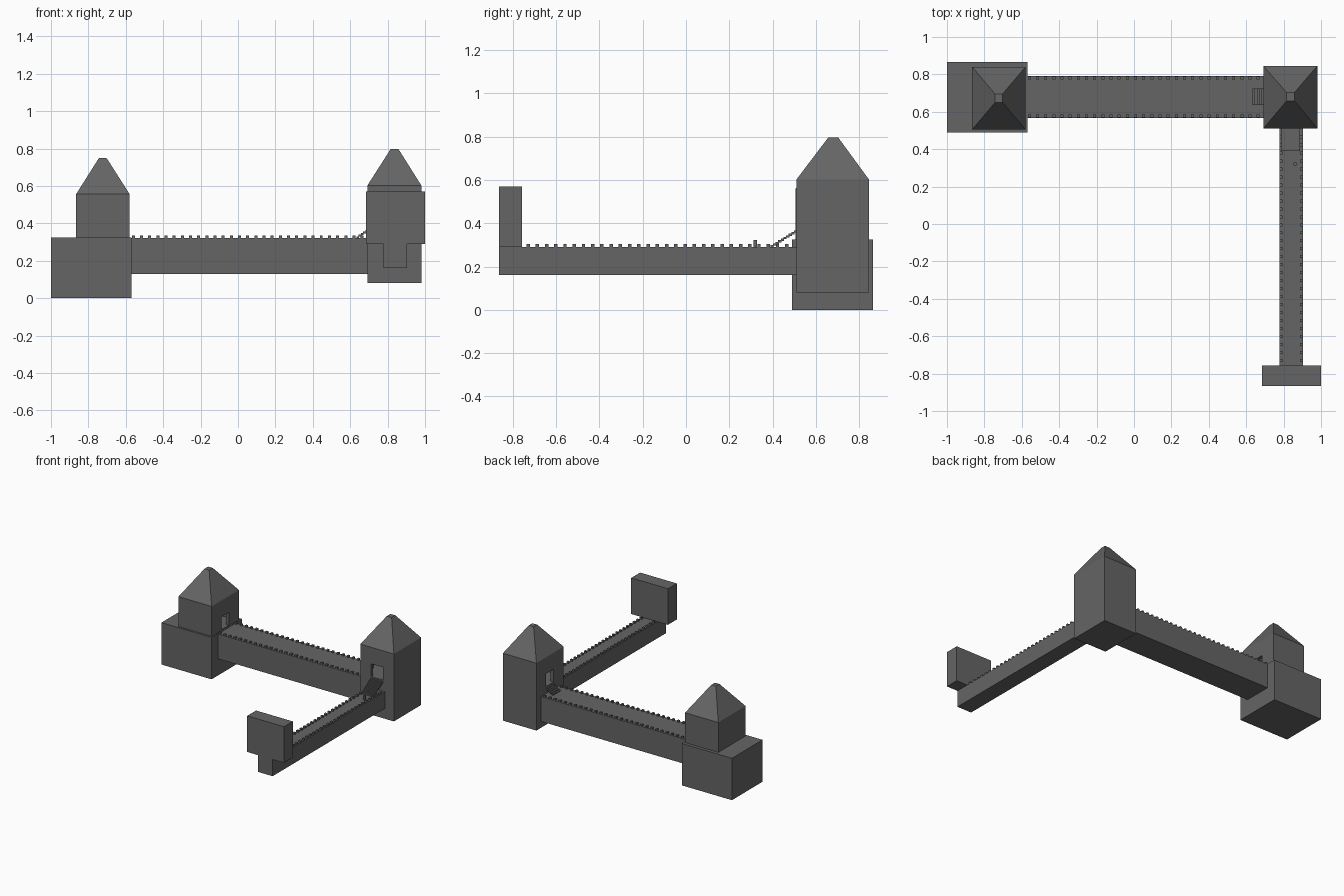
import bpy, bmesh

if "Cube" in bpy.data.objects:
    bpy.data.objects.remove(bpy.data.objects["Cube"])

stone = bpy.data.materials.new("grey stone")
stone.diffuse_color = (0.13, 0.13, 0.13, 1)
stone.use_nodes = True
stone.node_tree.nodes["Principled BSDF"].inputs["Base Color"].default_value = stone.diffuse_color


def add_box(bm, x0, x1, y0, y1, z0, z1, top=None):
    """Box, or a truncated pyramid when top = (x0, x1, y0, y1) is given."""
    t = top or (x0, x1, y0, y1)
    ring = lambda a, b, c, d, z: [bm.verts.new(p) for p in
                                  ((a, c, z), (b, c, z), (b, d, z), (a, d, z))]
    lo, hi = ring(x0, x1, y0, y1, z0), ring(*t, z1)
    bm.faces.new(lo[::-1])
    bm.faces.new(hi)
    for i in range(4):
        j = (i + 1) % 4
        bm.faces.new((lo[i], lo[j], hi[j], hi[i]))


def make(name, boxes, top=None):
    bm = bmesh.new()
    for b in boxes:
        add_box(bm, *b, top=top)
    me = bpy.data.meshes.new(name)
    bm.to_mesh(me)
    bm.free()
    me.materials.append(stone)
    ob = bpy.data.objects.new(name, me)
    bpy.context.collection.objects.link(ob)
    return ob


def cut(ob, name, box):
    c = make(name, [box])
    c.hide_render = True
    c.hide_viewport = True
    m = ob.modifiers.new(name, 'BOOLEAN')
    m.operation = 'DIFFERENCE'
    m.solver = 'EXACT'
    m.object = c


def tower(side, x0, x1, y0, y1, z0, z1, ztop, top, doors):
    """Hollow room with doorways and a truncated pyramid roof."""
    room = make(side + "_tower_room", [(x0, x1, y0, y1, z0, z1)])
    w = 0.025
    cut(room, side + "_room_hollow", (x0 + w, x1 - w, y0 + w, y1 - w, z0 + 0.006, z1 - 0.01))
    for i, d in enumerate(doors):
        cut(room, f"{side}_doorway_{i}", (*d, z0 + 0.006, z0 + 0.105))
    make(side + "_tower_roof", [(x0, x1, y0, y1, z1, ztop)], top)


# West tower on its wide base
make("west_base", [(-1, -0.57, 0.49, 0.865, 0, 0.325)])
tower("west", -0.865, -0.58, 0.505, 0.84, 0.325, 0.557, 0.75,
      (-0.743, -0.703, 0.65, 0.695), [(-0.62, -0.56, 0.625, 0.715)])

# East tower with two doorways
make("east_base", [(0.692, 0.98, 0.511, 0.845, 0.08, 0.37)])
tower("east", 0.692, 0.98, 0.511, 0.845, 0.37, 0.603, 0.797,
      (0.816, 0.858, 0.658, 0.703),
      [(0.785, 0.885, 0.50, 0.55), (0.68, 0.73, 0.635, 0.725)])

# Walkways
make("long_wall", [(-0.575, 0.695, 0.568, 0.79, 0.13, 0.322)])
make("narrow_wall", [(0.777, 0.903, -0.865, 0.515, 0.16, 0.29)])

# End block of the narrow wall
make("end_block", [(0.685, 1.0, -0.865, -0.757, 0.29, 0.57)])

# Merlons in two rows on each walkway
s = 0.008
make("long_wall_merlons",
     [(x - s, x + s, y - s, y + s, 0.322, 0.335)
      for y in (0.578, 0.78) for x in (-0.56 + 0.0437 * i for i in range(29))])
make("narrow_wall_merlons",
     [(x - s, x + s, y - s, y + s, 0.29, 0.304)
      for x in (0.785, 0.895) for y in (-0.73 + 0.0427 * i for i in range(29))])

# Open stairs of thin treads up to the east doorways
n = 10
make("south_stairs", [(0.785, 0.888, 0.39 + 0.0121 * i, 0.405 + 0.0121 * i,
                       0.289 + 0.0075 * i, 0.299 + 0.0075 * i) for i in range(n)])
n = 5
make("west_stairs", [(0.633 + 0.012 * i, 0.648 + 0.012 * i, 0.635, 0.725,
                      0.321 + 0.0085 * i, 0.331 + 0.0085 * i) for i in range(n)])

# Small post on the narrow wall
make("small_post", [(0.854, 0.87, 0.312, 0.328, 0.29, 0.323)])
